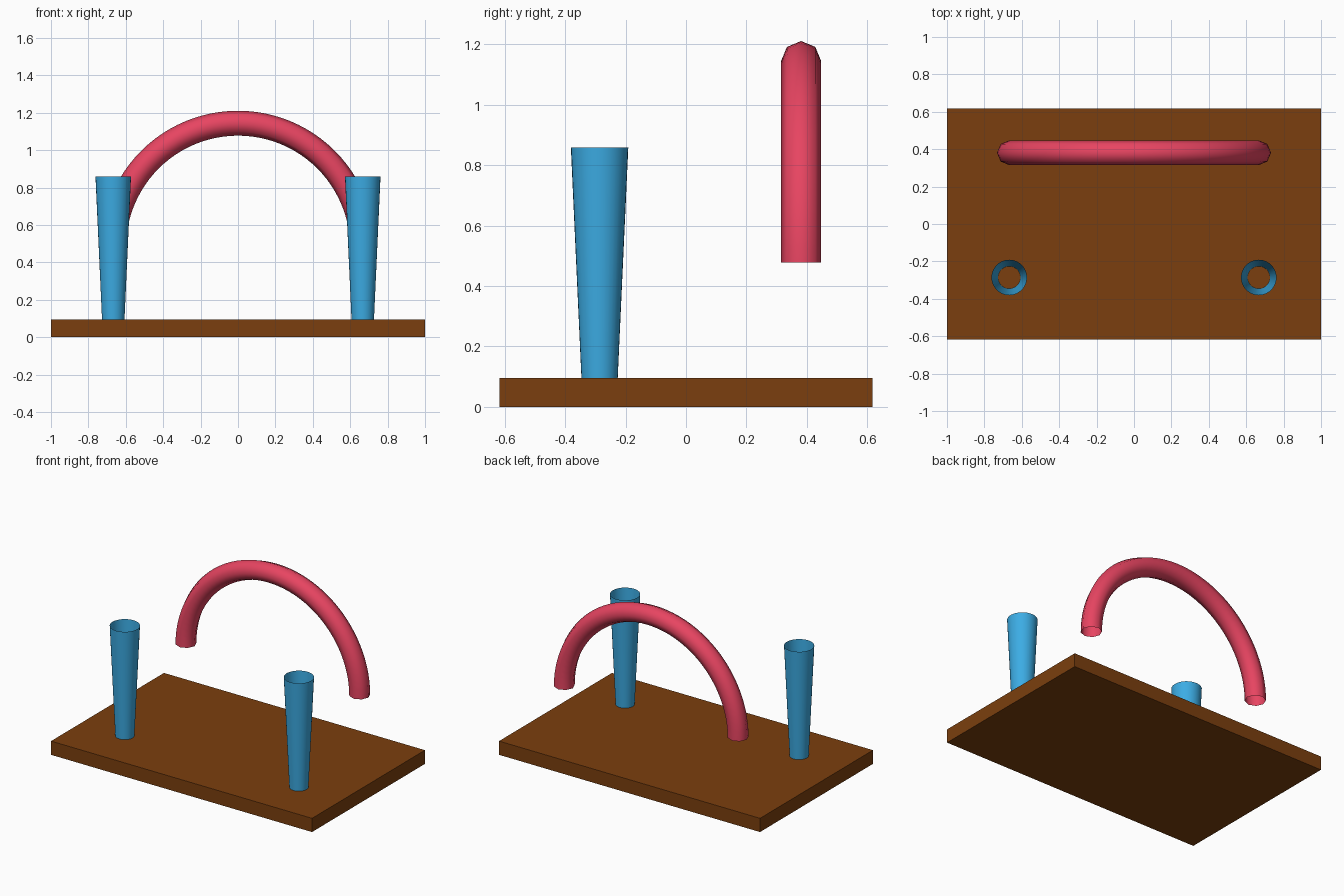
import bpy, bmesh
from math import pi
from mathutils import Matrix, Vector

old = bpy.data.objects.get("Cube")
if old:
    bpy.data.objects.remove(old, do_unlink=True)


def material(name, srgb):
    color = [((c / 255 + 0.055) / 1.055) ** 2.4 for c in srgb] + [1]
    mat = bpy.data.materials.new(name)
    mat.use_nodes = True
    mat.diffuse_color = color
    for node in mat.node_tree.nodes:
        if node.type == 'BSDF_PRINCIPLED':
            node.inputs["Base Color"].default_value = color
    return mat


def add_part(name, bm, mat, smooth):
    mesh = bpy.data.meshes.new(name)
    bmesh.ops.recalc_face_normals(bm, faces=bm.faces)
    for face in bm.faces:
        face.smooth = smooth
    bm.to_mesh(mesh)
    bm.free()
    mesh.materials.append(mat)
    obj = bpy.data.objects.new(name, mesh)
    bpy.context.collection.objects.link(obj)
    return obj


brown = material("brown wood", (123, 63, 14))
blue = material("sky blue", (60, 172, 228))
pink = material("rose pink", (233, 69, 98))

BOARD_H = 0.095

# Flat base board
bm = bmesh.new()
bmesh.ops.create_cube(bm, size=1)
bmesh.ops.scale(bm, vec=(2, 1.236, BOARD_H), verts=bm.verts)
bmesh.ops.translate(bm, vec=(0, 0, BOARD_H / 2), verts=bm.verts)
add_part("base_board", bm, brown, False)

# Two open tapered tubes standing on the board
TUBE_TOP = 0.858
for name, x in (("left_tube", 0.667), ("right_tube", -0.667)):
    bm = bmesh.new()
    bmesh.ops.create_cone(bm, cap_ends=False, segments=32, radius1=0.06,
                          radius2=0.095, depth=TUBE_TOP - BOARD_H)
    bmesh.ops.translate(bm, vec=(x, -0.286, (TUBE_TOP + BOARD_H) / 2), verts=bm.verts)
    add_part(name, bm, blue, True)

# Open-ended half ring floating above the back of the board
CENTER = Vector((0, 0.381, 0.478))
bm = bmesh.new()
bmesh.ops.create_circle(bm, cap_ends=False, segments=8, radius=0.0665)
bmesh.ops.translate(bm, vec=CENTER + Vector((0.666, 0, 0)), verts=bm.verts)
bmesh.ops.spin(bm, geom=bm.verts[:] + bm.edges[:], cent=CENTER, axis=(0, -1, 0),
               angle=pi, steps=48, use_duplicate=False)
arch = add_part("arch", bm, pink, True)

# Keep the ring's outer side facing out
top = max(arch.data.polygons, key=lambda p: p.center.z)
if top.normal.z < 0:
    arch.data.flip_normals()
